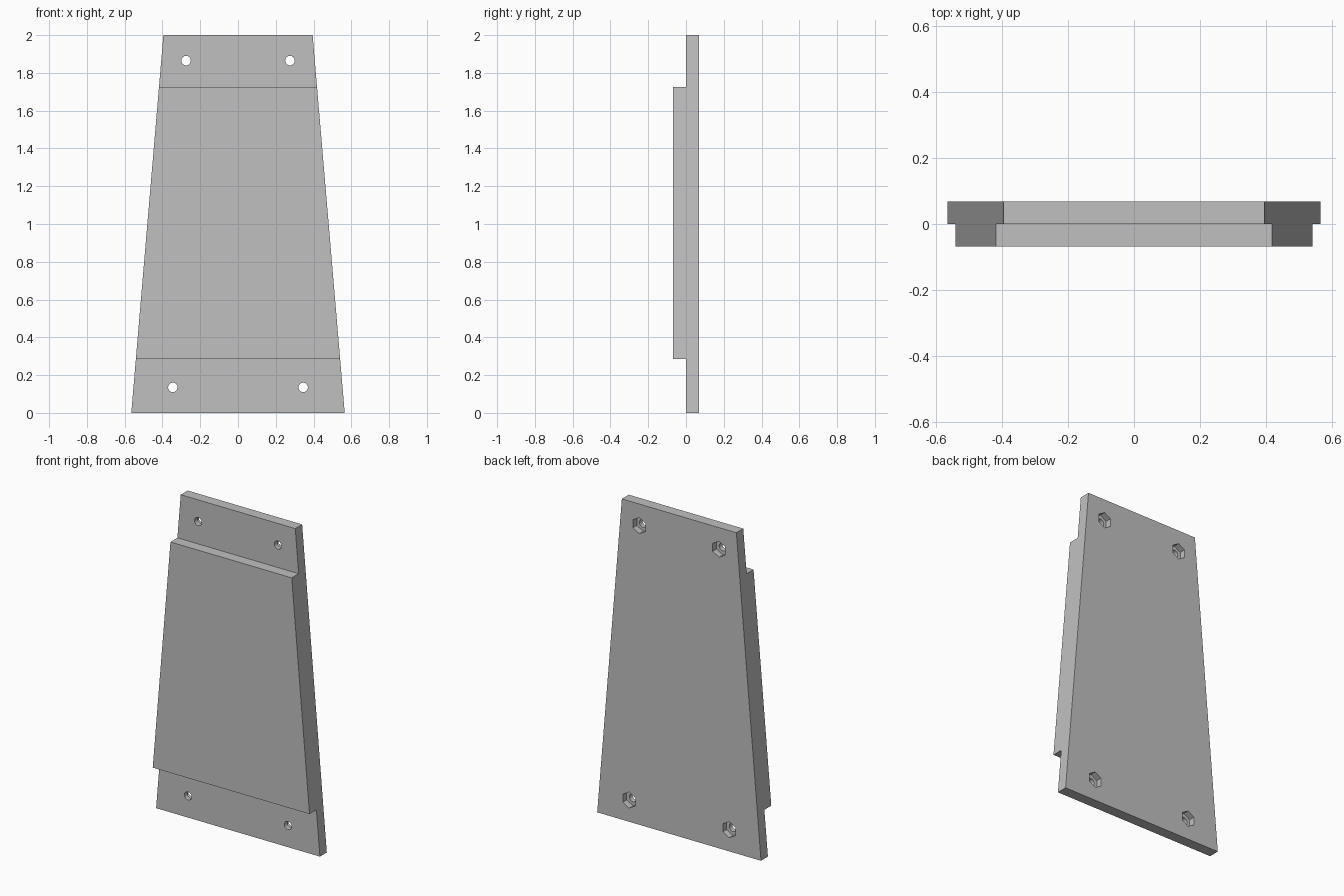
import bpy
import bmesh
from math import pi
from mathutils import Matrix

cube = bpy.data.objects.get("Cube")
if cube:
    bpy.data.objects.remove(cube, do_unlink=True)

HEIGHT, THICK = 2.0, 0.068
BOTTOM_HALF, TOP_HALF = 0.565, 0.395

grey = bpy.data.materials.new("plain_grey")
grey.use_nodes = True
colour = (0.53, 0.53, 0.53, 1)
grey.diffuse_color = colour
grey.node_tree.nodes["Principled BSDF"].inputs["Base Color"].default_value = colour


def add_object(name, bm):
    bmesh.ops.recalc_face_normals(bm, faces=bm.faces)
    mesh = bpy.data.meshes.new(name)
    bm.to_mesh(mesh)
    bm.free()
    mesh.materials.append(grey)
    obj = bpy.data.objects.new(name, mesh)
    bpy.context.collection.objects.link(obj)
    return obj


def half_width(z):
    return BOTTOM_HALF + (TOP_HALF - BOTTOM_HALF) * z / HEIGHT


# Tapered plate with a raised front panel: stepped side profile (y, z)
profile = [(THICK, 0), (THICK, HEIGHT), (0, HEIGHT), (0, 1.725),
           (-THICK, 1.725), (-THICK, 0.285), (0, 0.285), (0, 0)]
bm = bmesh.new()
right, left = [[bm.verts.new((side * half_width(z), y, z)) for y, z in profile]
               for side in (-1, 1)]
bm.faces.new(right)
bm.faces.new(left)
for i in range(len(profile)):
    j = (i + 1) % len(profile)
    bm.faces.new((right[i], right[j], left[j], left[i]))
plate = add_object("tapered_mounting_plate", bm)


# Cutters: round bolt holes from the front, hexagonal nut pockets at the back
def cut(name, sides, radius, y0, y1):
    bm = bmesh.new()
    for x, z in ((0.275, 1.865), (0.345, 0.135)):
        for side in (-1, 1):
            place = (Matrix.Translation((side * x, (y0 + y1) / 2, z))
                     @ Matrix.Rotation(pi / 2, 4, "X"))
            bmesh.ops.create_cone(bm, cap_ends=True, segments=sides, radius1=radius,
                                  radius2=radius, depth=y1 - y0, matrix=place)
    cutter = add_object(name, bm)
    cutter.hide_render = True
    mod = plate.modifiers.new(name, "BOOLEAN")
    mod.operation, mod.solver, mod.object = "DIFFERENCE", "EXACT", cutter
    bpy.ops.object.select_all(action="DESELECT")
    bpy.context.view_layer.objects.active = plate
    plate.select_set(True)
    bpy.ops.object.modifier_apply(modifier=name)
    bpy.data.objects.remove(cutter, do_unlink=True)


cut("bolt_holes", 32, 0.025, -0.1, 0.1)
cut("nut_pockets", 6, 0.05, 0.03, 0.1)

bpy.ops.object.shade_smooth_by_angle()
